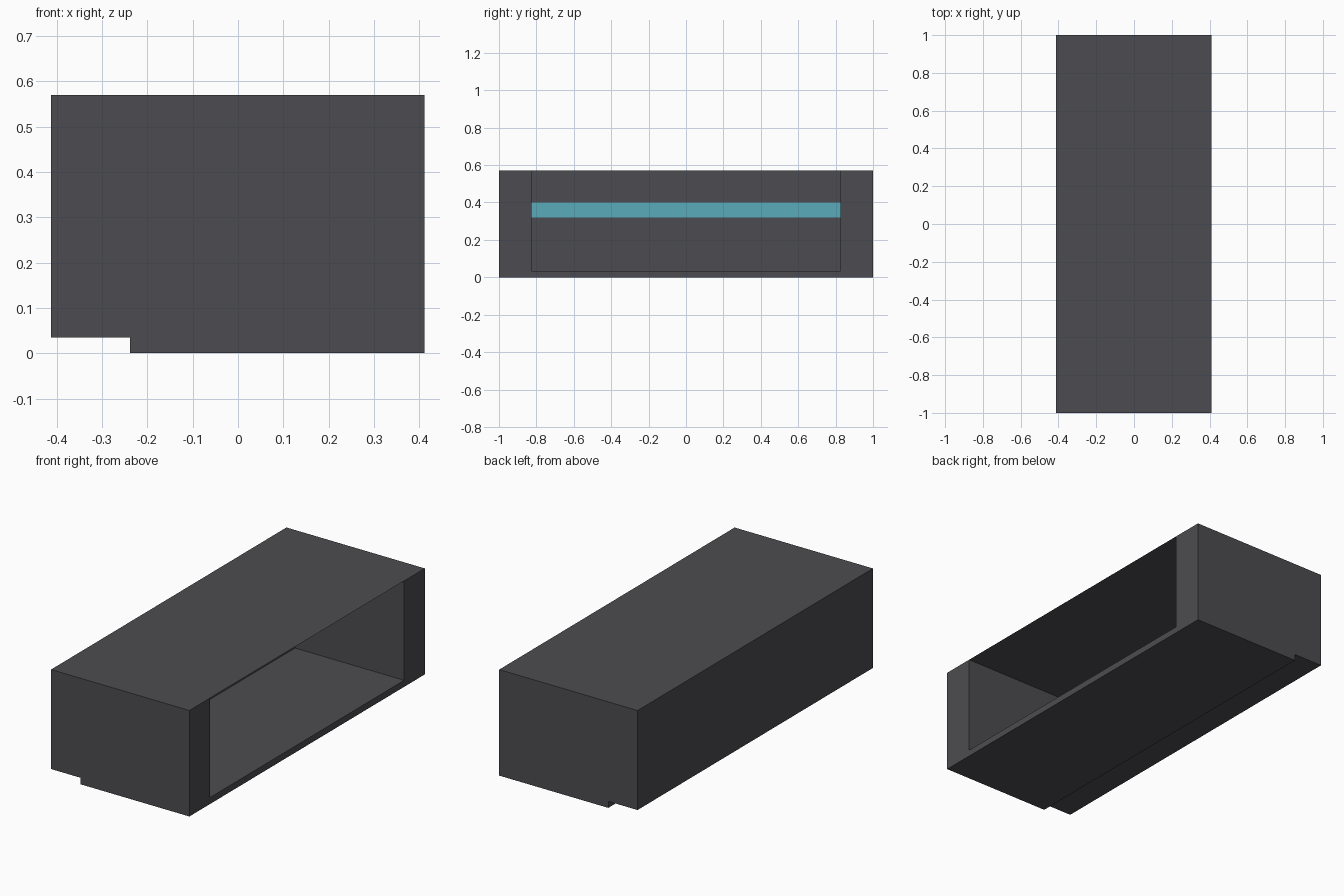
import bpy, bmesh

if "Cube" in bpy.data.objects:
    bpy.data.objects.remove(bpy.data.objects["Cube"])

# Main dimensions
X0, X1 = -0.412, 0.411      # back wall outside, open side
XI = -0.238                 # back wall inside
YO, YI = 1.0, 0.825         # outer and inner half length
ZB, ZT = 0.035, 0.57        # floor top, roof
STRIPE = (0.32, 0.40)


def material(name, rgb):
    m = bpy.data.materials.new(name)
    m.diffuse_color = (*rgb, 1.0)
    m.use_nodes = True
    m.node_tree.nodes["Principled BSDF"].inputs["Base Color"].default_value = m.diffuse_color
    return m


dark = material("dark_grey", (0.073, 0.071, 0.079))
teal = material("teal", (0.105, 0.41, 0.50))


def add_object(name, bm, mats):
    me = bpy.data.meshes.new(name)
    bm.to_mesh(me)
    bm.free()
    for m in mats:
        me.materials.append(m)
    ob = bpy.data.objects.new(name, me)
    bpy.context.collection.objects.link(ob)
    return ob


def prism(bm, outline, z0, z1):
    """Closed upright prism over a plan outline; returns the top vertices in order."""
    low = [bm.verts.new((x, y, z0)) for x, y in outline]
    top = [bm.verts.new((x, y, z1)) for x, y in outline]
    bm.faces.new(low[::-1])
    bm.faces.new(top)
    n = len(outline)
    for i in range(n):
        j = (i + 1) % n
        bm.faces.new((low[i], low[j], top[j], top[i]))
    return top


# Walls: U-shaped plan open towards +x, with a thin roof closing the cavity
bm = bmesh.new()
plan = [(X1, YO), (X0, YO), (X0, -YO), (X1, -YO),
        (X1, -YI), (XI, -YI), (XI, YI), (X1, YI)]
top = prism(bm, plan, ZB, ZT)
bm.faces.new((top[4], top[7], top[6], top[5]))
bm.normal_update()

# Teal stripe cut into the inside of the back wall
for z in STRIPE:
    inner = [f for f in bm.faces
             if f.normal.x > 0.9 and abs(f.calc_center_median().x - XI) < 1e-4]
    geom = inner + list({e for f in inner for e in f.edges}) \
        + list({v for f in inner for v in f.verts})
    bmesh.ops.bisect_plane(bm, geom=geom, plane_co=(0, 0, z), plane_no=(0, 0, 1))
for f in bm.faces:
    c = f.calc_center_median()
    if abs(c.x - XI) < 1e-4 and STRIPE[0] < c.z < STRIPE[1] and f.normal.x > 0.9:
        f.material_index = 1
for f in bm.faces:
    if f.normal.z > 0.9 or (f.normal.z < -0.9 and f.calc_center_median().z > ZT - 1e-4):
        if f.normal.z < 0:
            f.normal_flip()
add_object("wall_shell", bm, [dark, teal])

# Floor plate, stopping short under the back wall
bm = bmesh.new()
prism(bm, [(X1, YO), (XI, YO), (XI, -YO), (X1, -YO)], 0.0, ZB)
add_object("floor_plate", bm, [dark])
